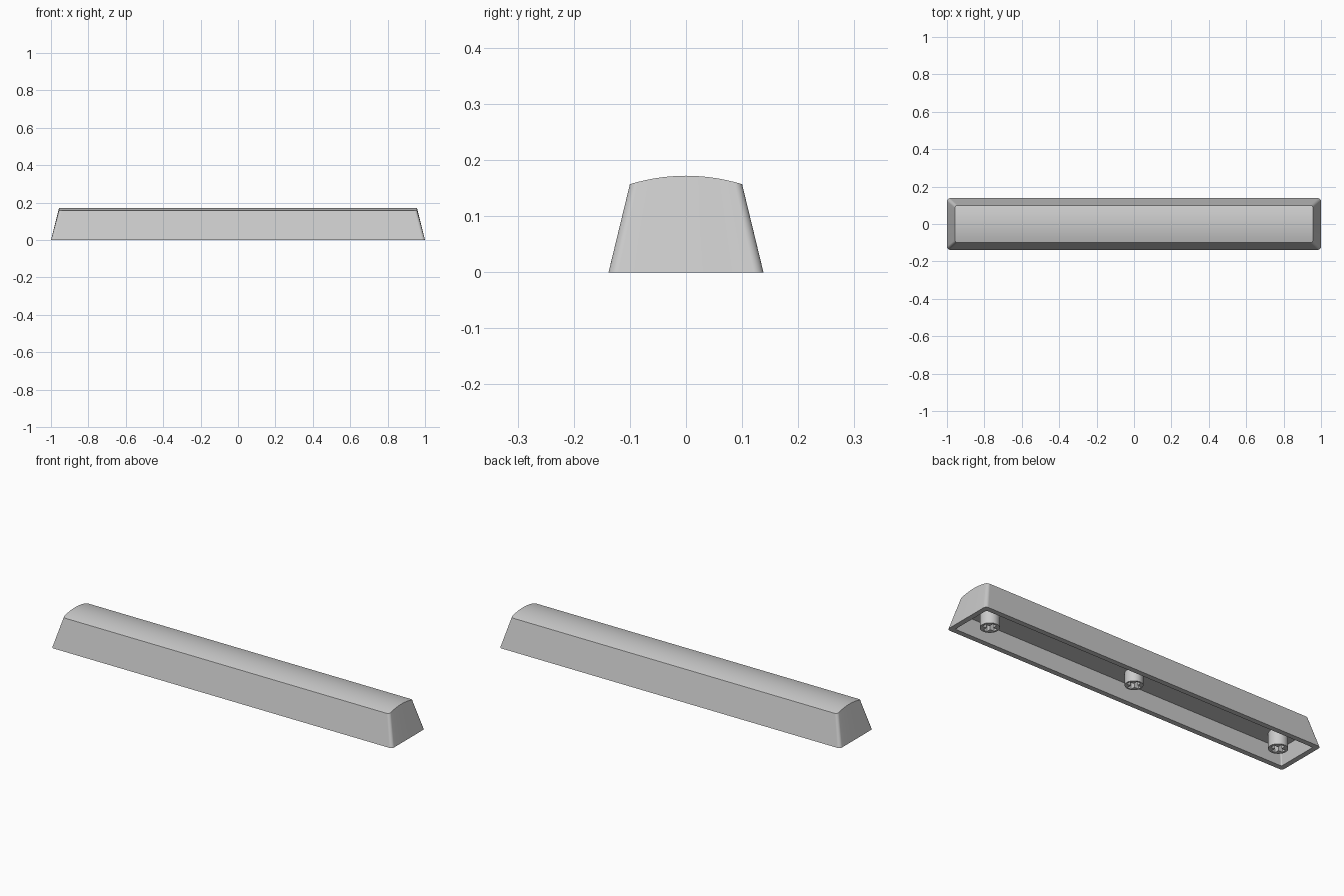
import bpy, bmesh, math

old = bpy.data.objects.get("Cube")
if old:
    bpy.data.objects.remove(old)

grey = bpy.data.materials.new("light_grey_plastic")
grey.use_nodes = True
colour = (0.6, 0.6, 0.6, 1)
grey.diffuse_color = colour
grey.node_tree.nodes["Principled BSDF"].inputs["Base Color"].default_value = colour


def make_object(name, bm):
    bmesh.ops.recalc_face_normals(bm, faces=bm.faces)
    mesh = bpy.data.meshes.new(name)
    bm.to_mesh(mesh)
    bm.free()
    mesh.materials.append(grey)
    obj = bpy.data.objects.new(name, mesh)
    bpy.context.collection.objects.link(obj)
    return obj


def shade(obj, degrees=30):
    bpy.ops.object.select_all(action="DESELECT")
    obj.select_set(True)
    bpy.context.view_layer.objects.active = obj
    bpy.ops.object.shade_smooth_by_angle(angle=math.radians(degrees))


def half_outline(hx, hy, r, arc=6, end=12):
    """Right half of a rounded rectangle, from front to back."""
    corner = [(hx - r + r * math.sin(a), -hy + r - r * math.cos(a))
              for a in (math.pi / 2 * i / arc for i in range(arc + 1))]
    straight = [(hx, (-hy + r) * (1 - 2 * i / end)) for i in range(1, end)]
    return corner + straight + [(x, -y) for x, y in reversed(corner)]


def add_tray(bm, bottom, top, crown):
    """Tapered walls closed by a crowned roof; returns the open bottom loop and long roof edges."""
    loops = []
    for outline, height in ((bottom, lambda y: 0), (top, crown)):
        right = [bm.verts.new((x, y, height(y))) for x, y in outline]
        left = [bm.verts.new((-x, y, height(y))) for x, y in outline]
        loops.append((right, left))
    (r0, l0), (r1, l1) = loops
    low, high = r0 + l0[::-1], r1 + l1[::-1]
    for i in range(len(low)):
        j = (i + 1) % len(low)
        bm.faces.new((low[i], low[j], high[j], high[i]))
    for i in range(len(r1) - 1):
        bm.faces.new((r1[i], r1[i + 1], l1[i + 1], l1[i]))
    return low, [bm.edges.get((r1[i], l1[i])) for i in (0, -1)]


# Hollow key shell with a crowned top and softened long edges
bm = bmesh.new()
outer, long_edges = add_tray(bm, half_outline(1.0, 0.138, 0.017), half_outline(0.957, 0.1, 0.014),
                             lambda y: 0.172 - 1.5 * y * y)
inner, _ = add_tray(bm, half_outline(0.973, 0.111, 0.006), half_outline(0.957, 0.097, 0.006),
                    lambda y: 0.08)
for i in range(len(outer)):
    j = (i + 1) % len(outer)
    bm.faces.new((outer[i], outer[j], inner[j], inner[i]))
bmesh.ops.bevel(bm, geom=long_edges, offset=0.004, segments=3, profile=0.5, affect="EDGES")
shell = make_object("key_shell", bm)
shade(shell)
flat_walls = shell.modifiers.new("flat_walls", "WEIGHTED_NORMAL")
flat_walls.keep_sharp = True


# Mounting stems with cross-shaped sockets
def prism(bm, points, z, height):
    face = bm.faces.new([bm.verts.new((x, y, z)) for x, y in points])
    out = bmesh.ops.extrude_face_region(bm, geom=[face])
    verts = [v for v in out["geom"] if isinstance(v, bmesh.types.BMVert)]
    bmesh.ops.translate(bm, verts=verts, vec=(0, 0, height))


SIDES = 32
CEILING = 0.082
a, b = 0.035, 0.011
arm = [(a, -b), (a, b), (b, b)]
cross = []
for turn in range(4):
    cross += arm
    arm = [(-y, x) for x, y in arm]

for name, x, radius, base in (("left_stem", 0.86, 0.046, 0.0),
                              ("middle_stem", 0, 0.043, 0.015),
                              ("right_stem", -0.86, 0.046, 0.0)):
    angles = [math.tau * i / SIDES for i in range(SIDES)]
    bm = bmesh.new()
    prism(bm, [(radius * math.cos(t), radius * math.sin(t)) for t in angles],
          base, CEILING - base)
    stem = make_object(name, bm)
    bm = bmesh.new()
    prism(bm, cross, -0.02, 0.09)
    cutter = make_object("socket_cutter", bm)
    cutter.hide_render = True
    cut = stem.modifiers.new("socket", "BOOLEAN")
    cut.operation = "DIFFERENCE"
    cut.solver = "EXACT"
    cut.object = cutter
    bpy.context.view_layer.objects.active = stem
    bpy.ops.object.modifier_apply(modifier=cut.name)
    bpy.data.objects.remove(cutter)
    stem.location.x = x
    shade(stem)
